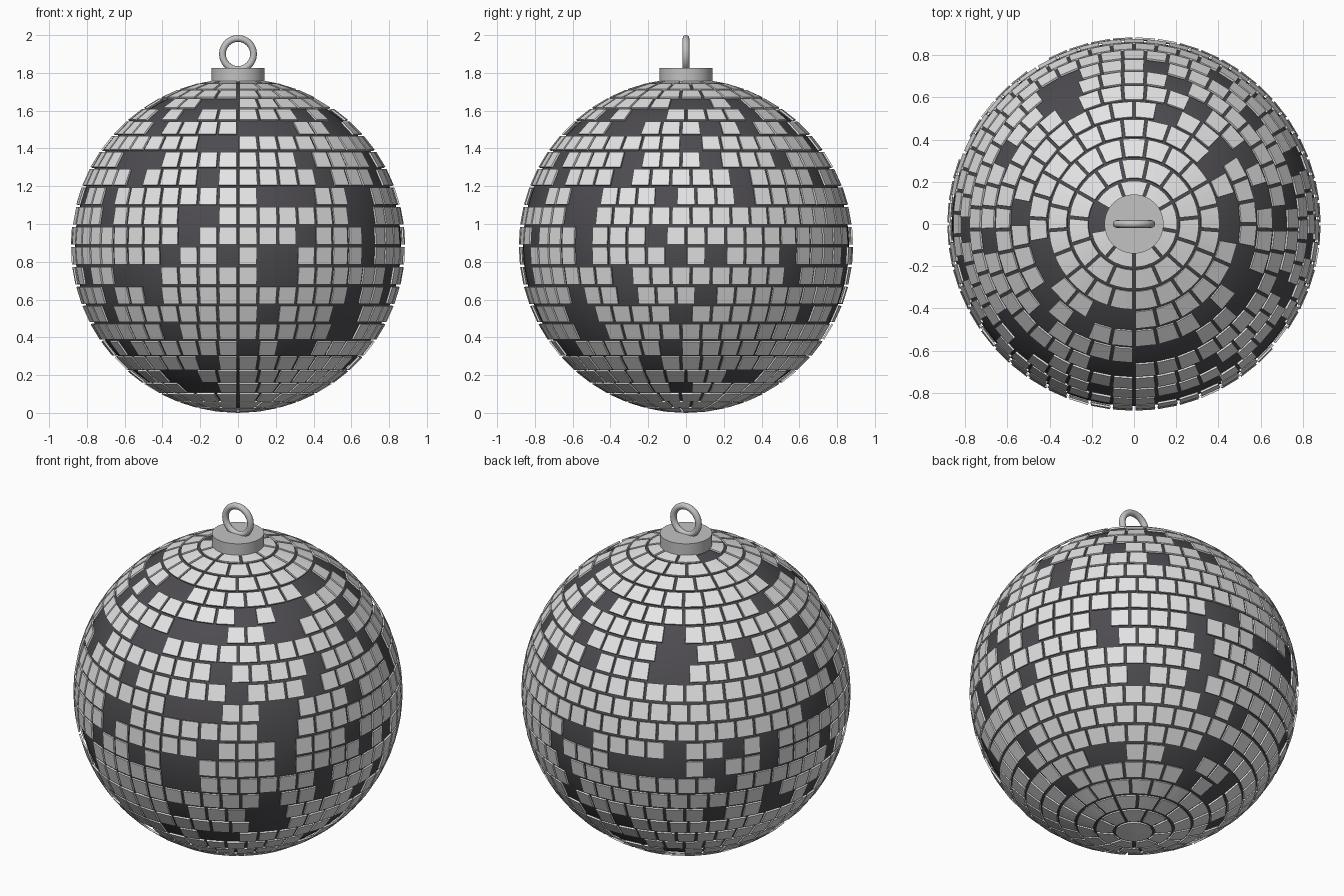
import bpy, bmesh, math, random

if "Cube" in bpy.data.objects:
    bpy.data.objects.remove(bpy.data.objects["Cube"])

RADIUS = 0.885            # outer face of the mirror tiles
CENTRE = 0.885            # height of the ball centre
HALF_ROWS = 13            # tile rows between equator and pole
STEP = math.pi / 2 / HALF_ROWS
HALF_GAP = 0.007


def material(name, r, g, b, metal=0.0):
    mat = bpy.data.materials.new(name)
    mat.use_nodes = True
    mat.diffuse_color = (r, g, b, 1)
    shader = mat.node_tree.nodes["Principled BSDF"]
    shader.inputs["Base Color"].default_value = (r, g, b, 1)
    shader.inputs["Metallic"].default_value = metal
    return mat


tile_silver = material("tile silver", 0.78, 0.78, 0.79)
core_grey = material("dark core grey", 0.075, 0.071, 0.08)
fitting_grey = material("fitting grey", 0.54, 0.54, 0.54)


def finish(name, mat, smooth_angle=None):
    obj = bpy.context.object
    obj.name = name
    obj.data.materials.append(mat)
    if smooth_angle:
        bpy.ops.object.shade_smooth_by_angle(angle=math.radians(smooth_angle))
    return obj


# Dark inner ball
bpy.ops.mesh.primitive_uv_sphere_add(segments=72, ring_count=48, radius=RADIUS - 0.022,
                                     location=(0, 0, CENTRE))
finish("core_ball", core_grey, 40)

# Missing tiles by row; row 0 sits on the equator's upper side, -1 below it.
# Tiles count from the front towards the left, negative towards the right.
missing = {
    11: (6,),
    8: (-1, -2, 6, 7, 9, 21, 22),
    7: (-3, 3, 5, 6, 11, 14, 23, 27),
    6: (0, 1, 2, -5, 5, 6, 10, 12, 15, 21),
    5: (-1, -2, 10, 18, 23, 24, 27, 31),
    4: (-5, -6, -7, 3, 8, 12, 16, 21, 25, 26),
    3: (-6, -2, 4, 8, 14, 19, 35),
    2: (-8, 1, 2, 3, 6, 7, 11, 15),
    1: (-2, -3, -8, 6, 7),
    0: (-3, 3, 7, 11),
    -1: (-4, -1, 1, 2, 7, 12, 14, 18),
    -2: (-5, -6, -7, 1, 2, 9, 18),
    -3: (-5, -8, 6, 9, 13),
    -4: (-8, 1, 5, 6, 11, 18),
    -5: (-4, 5, 6),
    -6: (-7, 0, 2, 3, 9),
    -7: (-2, 7),
    -8: (-3, -4, 10, 11),
    -9: (-2, -3, 6),
}
random.seed(7)


def is_missing(row, i, count):
    turn = (i + 0.5) / count
    if 0.45 < turn < 0.83 and -10 < row < 3:      # scattered gaps round the back
        if random.random() < 0.16:
            return True
    gaps = missing.get(row, ())
    return i in gaps or i - count in gaps


def point(bm, lat, lon):
    r = RADIUS * math.cos(lat)
    return bm.verts.new((r * math.sin(lon), -r * math.cos(lon), RADIUS * math.sin(lat)))


# Mirror tiles: one patch per tile, thickened inwards
bm = bmesh.new()
for row in range(1 - HALF_ROWS, HALF_ROWS - 1):
    low = row * STEP + HALF_GAP / RADIUS
    high = (row + 1) * STEP - HALF_GAP / RADIUS
    count = round(4 * HALF_ROWS * math.cos((row + 0.5) * STEP))
    parts = 1 if count > 25 else 3
    for i in range(count):
        if is_missing(row, i, count):
            continue
        edges = []
        for k in range(parts + 1):
            pair = []
            for lat in (low, high):
                inset = HALF_GAP / (RADIUS * math.cos(lat))
                start = i * math.tau / count + inset
                width = math.tau / count - 2 * inset
                pair.append(point(bm, lat, start + width * k / parts))
            edges.append(pair)
        for (a, b), (c, d) in zip(edges, edges[1:]):
            bm.faces.new((a, c, d, b))

# Round pole tiles, slightly domed
for side in (-1, 1):
    lat = side * (math.pi / 2 - STEP + HALF_GAP / RADIUS)
    pole = bm.verts.new((0, 0, side * RADIUS))
    rim = [point(bm, lat, math.tau * k / 18) for k in range(18)]
    for a, b in zip(rim, rim[1:] + rim[:1]):
        bm.faces.new((a, b, pole) if side > 0 else (b, a, pole))

mesh = bpy.data.meshes.new("mirror_tiles")
bm.to_mesh(mesh)
bm.free()
mesh.materials.append(tile_silver)
tiles = bpy.data.objects.new("mirror_tiles", mesh)
tiles.location.z = CENTRE
bpy.context.collection.objects.link(tiles)
solid = tiles.modifiers.new("thickness", "SOLIDIFY")
solid.thickness = 0.01
solid.offset = -1

# Top cap
bpy.ops.mesh.primitive_cylinder_add(vertices=48, radius=0.14, depth=0.072,
                                    location=(0, 0, 1.789))
finish("top_cap", fitting_grey, 30)

# Hanging ring
bpy.ops.mesh.primitive_torus_add(major_radius=0.082, minor_radius=0.018, major_segments=48,
                                 minor_segments=16, location=(0, 0, 1.9),
                                 rotation=(math.pi / 2, 0, 0))
finish("hanging_ring", fitting_grey, 60)
